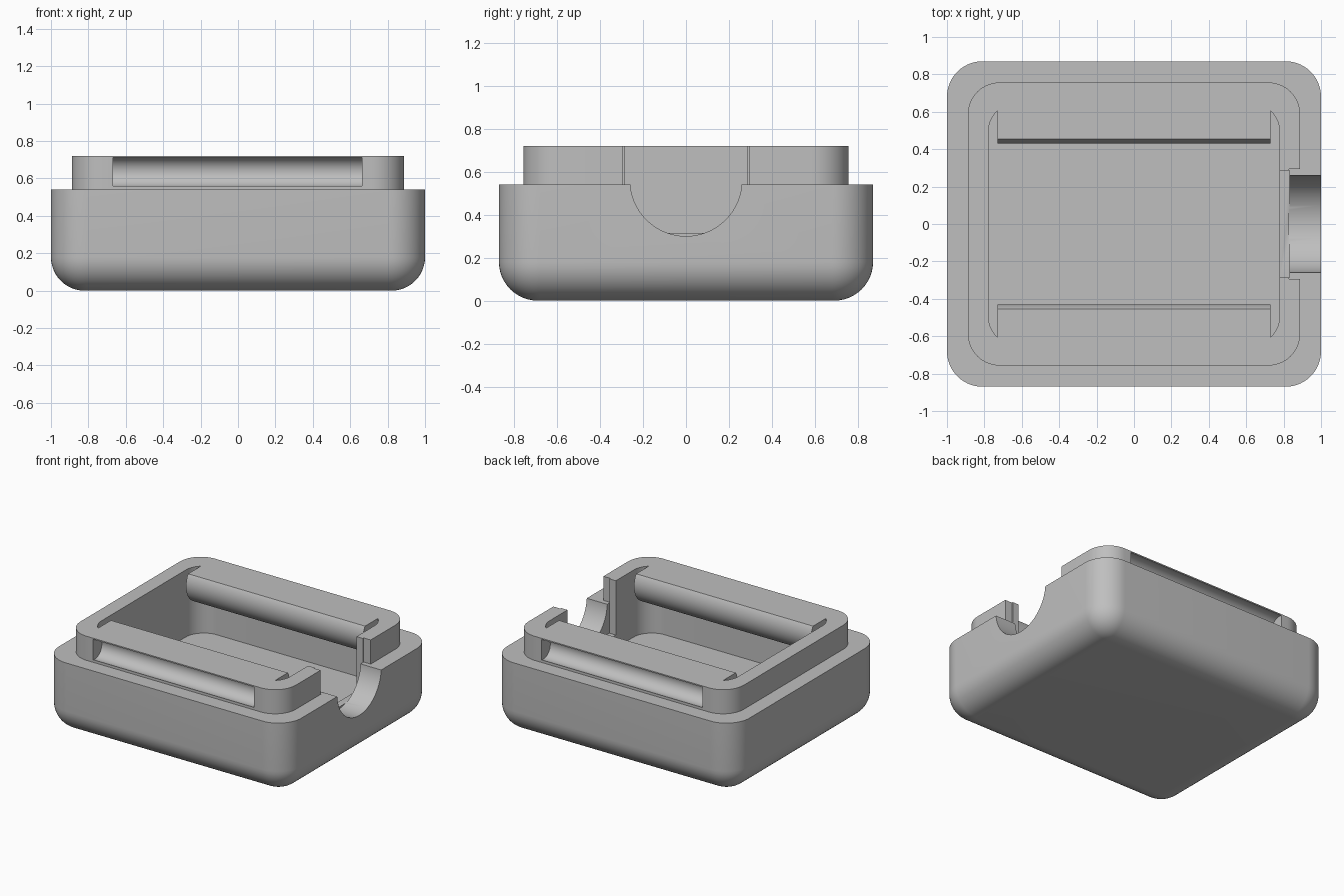
import bpy, bmesh, math
from math import sin, cos, pi

if "Cube" in bpy.data.objects:
    bpy.data.objects.remove(bpy.data.objects["Cube"], do_unlink=True)

grey = bpy.data.materials.new("mid_grey")
grey.use_nodes = True
colour = (0.52, 0.52, 0.52, 1)
grey.diffuse_color = colour
grey.node_tree.nodes["Principled BSDF"].inputs["Base Color"].default_value = colour


def loft(name, rings):
    """Closed solid through matching rings of points."""
    bm = bmesh.new()
    loops = [[bm.verts.new(p) for p in ring] for ring in rings]
    n = len(loops[0])
    for a, b in zip(loops, loops[1:]):
        for i in range(n):
            j = (i + 1) % n
            bm.faces.new((a[i], a[j], b[j], b[i]))
    bm.faces.new(loops[0][::-1])
    bm.faces.new(loops[-1])
    bmesh.ops.recalc_face_normals(bm, faces=bm.faces)
    mesh = bpy.data.meshes.new(name)
    bm.to_mesh(mesh)
    bm.free()
    mesh.materials.append(grey)
    obj = bpy.data.objects.new(name, mesh)
    bpy.context.collection.objects.link(obj)
    return obj


def rounded(hx, hy, r, z, seg=14):
    """Rounded rectangle ring at height z."""
    pts = []
    for q, (sx, sy) in enumerate([(1, 1), (-1, 1), (-1, -1), (1, -1)]):
        for k in range(seg + 1):
            t = pi / 2 * (q + k / seg)
            pts.append((sx * (hx - r) + r * cos(t), sy * (hy - r) + r * sin(t), z))
    return pts


def along_x(name, profile, x0, x1):
    return loft(name, [[(x, y, z) for y, z in profile] for x in (x0, x1)])


def box(name, x0, x1, hy, z0, z1):
    return along_x(name, [(-hy, z0), (hy, z0), (hy, z1), (-hy, z1)], x0, x1)


def circle(y, z, r, n=64):
    return [(y + r * cos(2 * pi * k / n), z + r * sin(2 * pi * k / n)) for k in range(n)]


def combine(target, other, operation):
    mod = target.modifiers.new(operation.lower(), "BOOLEAN")
    mod.operation, mod.solver, mod.object = operation, "EXACT", other
    bpy.context.view_layer.objects.active = target
    bpy.ops.object.modifier_apply(modifier=mod.name)
    bpy.data.objects.remove(other, do_unlink=True)


# Outer tub with rounded corners and a filleted underside
top, rim, fillet, corner = 0.72, 0.54, 0.18, 0.19
rings = []
for k in range(13):
    t = pi / 2 * k / 12
    inset = fillet * (1 - sin(t))
    rings.append(rounded(1 - inset, 0.87 - inset, corner - inset, fillet * (1 - cos(t))))
rings.append(rounded(1, 0.87, corner, rim))
case = loft("case_base", rings)

# Raised lip and hollow interior
combine(case, loft("lip", [rounded(0.888, 0.757, 0.17, z) for z in (0.4, 0.8)]), "UNION")
combine(case, loft("cavity", [rounded(0.778, 0.645, 0.15, z) for z in (0.22, 1)]), "DIFFERENCE")

# Rounded ridges inside the long walls, snap grooves outside them
for s in (-1, 1):
    arc = [(s * (0.59 - 0.16 * cos(t)), 0.635 + 0.16 * sin(t))
           for t in [-pi / 2 + pi * 0.85 * k / 28 for k in range(29)]]
    ridge = arc + [(s * 0.69, 0.78), (s * 0.69, 0.475)]
    combine(case, along_x("ridge", ridge, -0.73, 0.73), "UNION")
for s in (-1, 1):
    groove = along_x("groove", circle(s * 0.732, 0.635, 0.08, 48), -0.667, 0.663)
    combine(case, groove, "DIFFERENCE")
combine(case, box("trim", -2, 2, 2, top, 2), "DIFFERENCE")

# Connector opening: half-round notch, lip gap and inner plate slot
combine(case, along_x("notch", circle(0, 0.56, 0.26), 0.83, 1.2), "DIFFERENCE")
combine(case, box("lip_gap", 0.83, 0.95, 0.295, rim + 0.0002, 1), "DIFFERENCE")
combine(case, box("plate_slot", 0.7, 0.8305, 0.285, 0.315, 1), "DIFFERENCE")

bpy.ops.object.select_all(action="DESELECT")
case.select_set(True)
bpy.context.view_layer.objects.active = case
bpy.ops.object.shade_smooth_by_angle(angle=math.radians(30))
